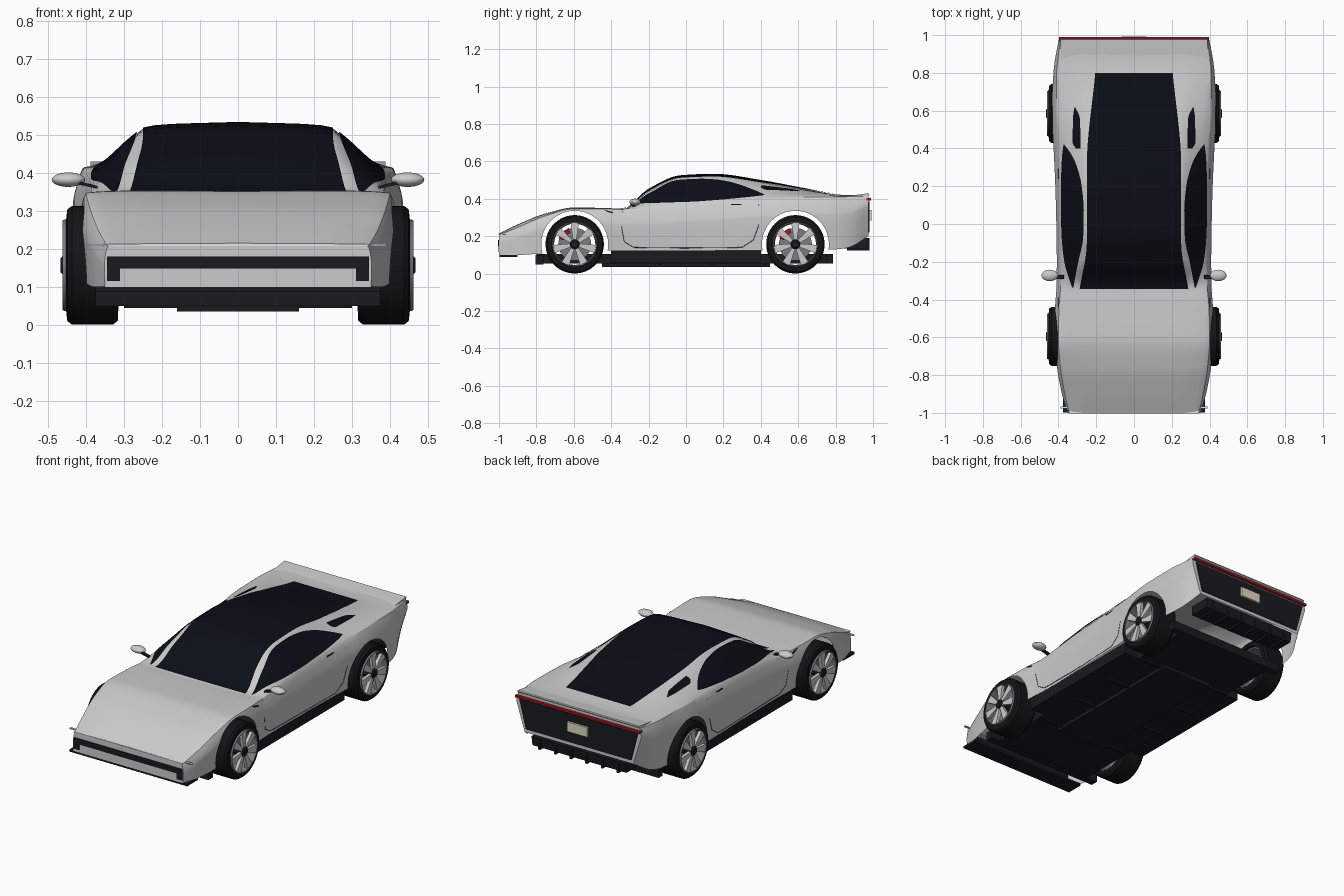
import bpy, bmesh, math
from mathutils import Vector

if "Cube" in bpy.data.objects:
    bpy.data.objects.remove(bpy.data.objects["Cube"])


def material(name, rgb):
    m = bpy.data.materials.new(name)
    m.diffuse_color = (*rgb, 1)
    m.use_nodes = True
    m.node_tree.nodes["Principled BSDF"].inputs["Base Color"].default_value = m.diffuse_color
    return m


GLASS = material("dark_glass", (.003, .0045, .008))
BLACK = material("black_trim", (.009, .011, .013))
TYRE = material("tyre_rubber", (.007, .007, .008))
RED = material("red_light", (.35, .01, .015))
LIGHT = material("pale_light", (.75, .8, .85))
PLATE = material("plate_cream", (.75, .7, .55))
DISC = material("disc_grey", (.2, .2, .21))


def finish(name, bm, mat=None, angle=25):
    bmesh.ops.recalc_face_normals(bm, faces=bm.faces)
    me = bpy.data.meshes.new(name)
    bm.to_mesh(me)
    bm.free()
    me.shade_smooth()
    me.set_sharp_from_angle(angle=math.radians(angle))
    ob = bpy.data.objects.new(name, me)
    bpy.context.collection.objects.link(ob)
    if mat:
        me.materials.append(mat)
    return ob


def grid(name, rows, mat=None, ring=False, caps=False, loop=False):
    """Skin rows of points; ring closes each row, loop joins last row to first."""
    bm = bmesh.new()
    vs = [[bm.verts.new(p) for p in r] for r in rows]
    n, m = len(vs), len(vs[0])
    for i in range(n if loop else n - 1):
        a, b = vs[i], vs[(i + 1) % n]
        for j in range(m if ring else m - 1):
            k = (j + 1) % m
            bm.faces.new((a[j], a[k], b[k], b[j]))
    if caps:
        bm.faces.new(vs[0])
        bm.faces.new(vs[-1])
    return finish(name, bm, mat)


def prism(name, pts, x0, x1, mat=None):
    """Outline in (y, z) extruded along x."""
    return grid(name, [[(x, y, z) for y, z in pts] for x in (x0, x1)], mat, ring=True, caps=True)


def box(name, x0, x1, y0, y1, z0, z1, mat=None):
    return prism(name, [(y0, z0), (y1, z0), (y1, z1), (y0, z1)], x0, x1, mat)


def lathe(name, prof, c, s, mat=None, n=48, ring=True):
    """Profile of (x, r) turned about the axle through c=(y, z)."""
    rows = [[(s * x, c[0] + r * math.cos(2 * math.pi * i / n), c[1] + r * math.sin(2 * math.pi * i / n))
             for x, r in prof] for i in range(n)]
    return grid(name, rows, mat, ring=ring, loop=True)


# Body stations: y, top z, roof edge x z, shoulder x z, widest x z, sill x z
ST = [
    (-1.0, .215, .25, .214, .345, .209, .352, .16, .35, .10),
    (-.9, .263, .26, .261, .368, .25, .382, .20, .378, .10),
    (-.75, .322, .27, .321, .392, .313, .41, .25, .40, .11),
    (-.6, .352, .28, .354, .402, .35, .426, .28, .415, .12),
    (-.42, .348, .29, .351, .397, .350, .418, .27, .407, .125),
    (-.34, .345, .293, .346, .39, .348, .412, .27, .402, .125),
    (-.2, .45, .275, .44, .388, .36, .41, .27, .40, .125),
    (-.03, .522, .255, .515, .39, .373, .412, .28, .402, .125),
    (.15, .53, .25, .523, .393, .383, .416, .29, .408, .125),
    (.4, .497, .25, .489, .40, .40, .427, .31, .415, .125),
    (.6, .460, .26, .453, .412, .413, .437, .32, .425, .13),
    (.8, .424, .28, .424, .412, .417, .428, .32, .41, .13),
    (.87, .419, .28, .42, .405, .417, .42, .33, .395, .14),
    (.975, .42, .28, .422, .39, .418, .40, .37, .345, .20)]


def curve_at(y, ts, col):
    """Smooth interpolation without overshoot."""
    d = [(b[col] - a[col]) / (b[0] - a[0]) for a, b in zip(ts, ts[1:])]
    i = max(k for k in range(len(d)) if k == 0 or ts[k][0] <= y)
    slope = lambda k: (d[0] if k == 0 else d[-1] if k == len(d) else
                       0 if d[k - 1] * d[k] <= 0 else 2 * d[k - 1] * d[k] / (d[k - 1] + d[k]))
    h = ts[i + 1][0] - ts[i][0]
    t = min(max((y - ts[i][0]) / h, 0), 1)
    return (ts[i][col] * (1 + 2 * t) * (1 - t) ** 2 + slope(i) * h * t * (1 - t) ** 2
            + ts[i + 1][col] * t * t * (3 - 2 * t) + slope(i + 1) * h * t * t * (t - 1))


def section(y):
    """Half cross-section with rounded corners, roof centre to sill."""
    v = [curve_at(y, ST, c) for c in range(1, 10)]
    p = [Vector((0, v[0]))] + [Vector(v[k:k + 2]) for k in (1, 3, 5, 7)]
    for r in (.09, .27):
        q = [p[0]]
        for a, b, c in zip(p, p[1:], p[2:]):
            q += [b.lerp(a, r), b.lerp(c, r)]
        p = q + [p[-1]]
    return p


def x_at(y, z):
    s = section(y)[7:]      # side half only
    for a, b in zip(s, s[1:]):
        if a.y >= z >= b.y:
            return a.x + (b.x - a.x) * (a.y - z) / max(a.y - b.y, 1e-6)
    return s[0].x if z > s[0].y else s[-1].x


def z_at(y, x):
    s = section(y)
    for a, b in zip(s, s[1:]):
        if a.x <= x <= b.x:
            return a.y + (b.y - a.y) * (x - a.x) / max(b.x - a.x, 1e-6)
    return s[-1].y


def span(a, b, n):
    return [a + (b - a) * i / (n - 1) for i in range(n)]


# Body shell with open wheel arches
AXLES = {"front": -.595, "rear": .585}
ARCH = .179
rows = []
for y in span(-1, .975, 90):
    s = section(y)
    rows.append([(p.x, y, p.y) for p in s] + [(-p.x, y, p.y) for p in s[:0:-1]])
body = grid("body_shell", rows, ring=True, caps=True)
cutters = []
for yw in AXLES.values():
    c = prism("arch_cutter", [(yw + ARCH * math.cos(a * math.pi / 32), .157 + ARCH * math.sin(a * math.pi / 32))
                              for a in range(64)], -.6, .6)
    c.hide_render = True
    cutters.append(c)
    mod = body.modifiers.new("arch", 'BOOLEAN')
    mod.operation, mod.solver, mod.object = 'DIFFERENCE', 'EXACT', c
bpy.context.view_layer.update()
cut = bpy.data.meshes.new_from_object(body.evaluated_get(bpy.context.evaluated_depsgraph_get()))
body.modifiers.clear()
body.data = cut
for c in cutters:
    bpy.data.objects.remove(c)
bm = bmesh.new()
bm.from_mesh(cut)
bad = [f for f in bm.faces
       if any(all(math.hypot(v.co.y - yw, v.co.z - .157) < ARCH + .002 for v in f.verts) for yw in AXLES.values())
       or (f.normal.z < -.6 and f.calc_center_median().z < .21)]
bmesh.ops.delete(bm, geom=bad, context='FACES')
bm.to_mesh(cut)
bm.free()
cut.shade_smooth()
cut.set_sharp_from_angle(angle=math.radians(25))

# Windscreen, roof and rear glass as one panel
GW = [(-.345, .288), (-.1, .25), (.3, .25), (.8, .205)]
grid("roof_glass", [[(x, y, z_at(y, abs(x)) + .004) for x in span(-curve_at(y, GW, 1), curve_at(y, GW, 1), 17)]
                    for y in span(-.345, .8, 50)], GLASS)

# Side glass: y, outer x, inner x
SIDE = [(-.335, .325, .318), (-.2, .366, .292), (-.07, .38, .266), (.07, .384, .263), (.2, .384, .274),
        (.3, .381, .298), (.37, .377, .33), (.42, .37, .366)]
QUARTER = [(.40, .305, .28), (.43, .322, .28), (.56, .32, .284), (.62, .312, .309)]
DOOR = [(-.34, .335), (-.345, .25), (-.33, .17), (-.28, .14), (0, .137), (.30, .14), (.36, .18), (.39, .26), (.39, .37)]
for side, s in (("right", 1), ("left", -1)):
    for nm, tab in (("side_window", SIDE), ("quarter_window", QUARTER)):
        strip = []
        for y in span(tab[0][0], tab[-1][0], 36):
            xs = span(curve_at(y, tab, 1), curve_at(y, tab, 2), 7)
            strip.append([(s * (x + .003), y, z_at(y, x) + .003) for x in xs])
        grid(f"{nm}_{side}", strip, GLASS)
    # Door seam, handle, vent and mirror
    cu = bpy.data.curves.new(f"door_seam_{side}", 'CURVE')
    cu.dimensions, cu.bevel_depth, cu.bevel_resolution = '3D', .0016, 0
    sp = cu.splines.new('POLY')
    sp.points.add(len(DOOR) - 1)
    for p, (y, z) in zip(sp.points, DOOR):
        p.co = (s * x_at(y, z), y, z, 1)
    cu.materials.append(BLACK)
    bpy.context.collection.objects.link(bpy.data.objects.new(f"door_seam_{side}", cu))
    hx = x_at(.27, .37)
    box(f"door_handle_{side}", s * (hx - .006), s * (hx + .002), .24, .30, .366, .373, BLACK)
    vx = x_at(-.41, .33)
    prism(f"fender_vent_{side}", [(-.44, .342), (-.39, .33), (-.39, .322), (-.42, .33)], s * (vx - .01), s * (vx + .002), BLACK)
    bm = bmesh.new()
    bmesh.ops.create_uvsphere(bm, u_segments=24, v_segments=12, radius=1)
    for v in bm.verts:
        v.co = (s * .446 + v.co.x * .044, -.272 + v.co.y * .03, .382 + v.co.z * .019)
    finish(f"mirror_{side}", bm)
    grid(f"mirror_stalk_{side}", [[(s * x, -.28 + a, z + b) for a, b in ((-.01, -.004), (.01, -.004), (.01, .004), (-.01, .004))]
                                  for x, z in ((.37, .362), (.42, .374))], BLACK, ring=True, caps=True)
    box(f"grille_end_{side}", s * .31, s * .345, -1.003, -.97, .115, .15, BLACK)
    box(f"lamp_winglet_{side}", s * .34, s * .39, -.978, -.966, .207, .213, LIGHT)
    box(f"side_sill_{side}", s * .30, s * .40, -.40, .40, .06, .125, BLACK)

    # Wheels
    for end, yw in AXLES.items():
        c = (yw, .157)
        tag = f"{end}_{side}"
        lathe(f"tyre_{tag}", [(.315, .12), (.316, .145), (.328, .156), (.437, .156), (.449, .147), (.452, .121), (.43, .116)], c, s, TYRE)
        lathe(f"rim_{tag}", [(.33, .118), (.455, .121), (.461, .118), (.46, .114), (.44, .11), (.33, .11)], c, s, DISC)
        lathe(f"brake_disc_{tag}", [(.385, .02), (.385, .088), (.395, .088), (.395, .02)], c, s, DISC)
        lathe(f"hub_{tag}", [(.36, .001), (.36, .026), (.46, .026), (.467, .018), (.467, .001)], c, s, BLACK, 24)
        for k in range(7):
            a = 2 * math.pi * k / 7 + math.pi / 2
            pts = [(c[0] + r * math.cos(a) - w * math.sin(a), c[1] + r * math.sin(a) + w * math.cos(a))
                   for r, w in ((.022, -.009), (.114, -.022), (.114, .022), (.022, .009))]
            prism(f"spoke_{tag}_{k}", pts, s * .44, s * .458)
        arc = [(r, math.radians(t)) for r, ts in ((.092, (110, 128, 145, 160)), (.065, (160, 145, 128, 110))) for t in ts]
        prism(f"brake_caliper_{tag}", [(c[0] + r * math.cos(a), c[1] + r * math.sin(a)) for r, a in arc], s * .38, s * .415, RED)

# Nose: grille bar, lamp strip, splitter
box("grille_bar", -.345, .345, -1.004, -.97, .148, .18, BLACK)
box("front_lamp_strip", -.345, .345, -1.003, -.985, .208, .213, LIGHT)
box("front_splitter", -.375, .375, -.998, -.90, .088, .101, BLACK)

# Floor pan
box("floor_pan", -.31, .31, -.80, .785, .055, .105, BLACK)
box("floor_front", -.375, .375, -.805, -.762, .05, .10, BLACK)
box("floor_rear", -.375, .375, .75, .785, .055, .105, BLACK)
box("floor_skid", -.16, .16, -.45, .45, .035, .055, BLACK)
for i, y in enumerate((-.42, -.14, .14, .42)):
    box(f"floor_rib_{i}", -.30, .30, y - .008, y + .008, .045, .056, BLACK)

# Tail: panel, lamp, plate, spoiler, diffuser
grid("tail_panel", [[(x, y, z) for x, z in ((-.335, .22), (.335, .22), (.378, .385), (-.378, .385))] for y in (.96, .98)],
     BLACK, ring=True, caps=True)
box("tail_lamp", -.397, .397, .965, .99, .392, .404, RED)
box("number_plate", -.065, .065, .975, .992, .285, .34, PLATE)
prism("tail_spoiler", [(.86, .415), (.97, .413), (.98, .424), (.978, .43), (.96, .428)], -.388, .388)
prism("rear_diffuser", [(.85, .135), (.97, .135), (.978, .19), (.85, .19)], -.30, .30, BLACK)
for i, x in enumerate(span(-.25, .25, 6)):
    box(f"diffuser_fin_{i}", x - .006, x + .006, .86, .98, .125, .19, BLACK)
